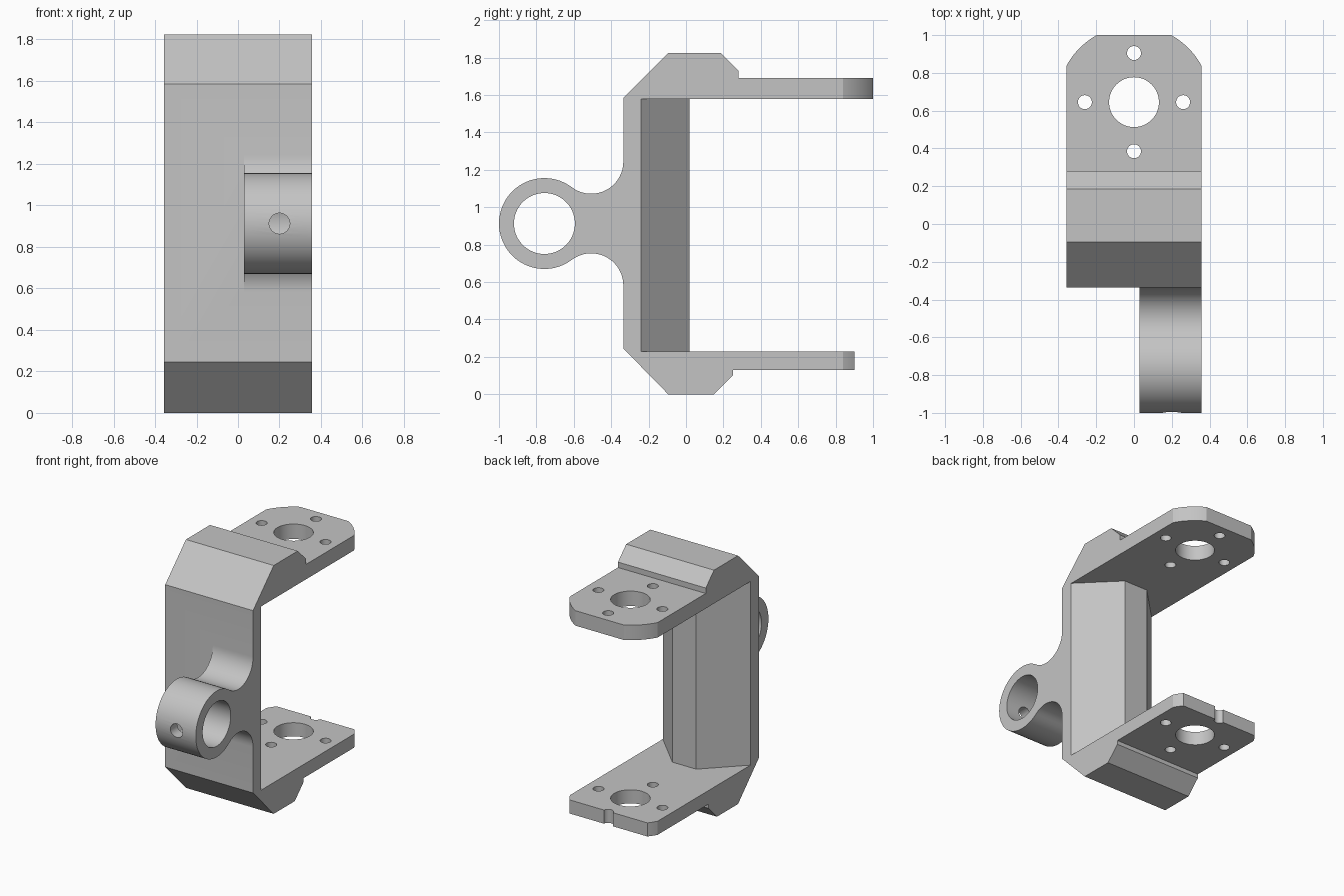
import bpy, bmesh
from math import cos, sin, radians, degrees, atan2, sqrt

cube = bpy.data.objects.get("Cube")
if cube:
    bpy.data.objects.remove(cube, do_unlink=True)

grey = bpy.data.materials.new("plain grey")
grey.use_nodes = True
COLOUR = (0.55, 0.55, 0.55, 1)
grey.diffuse_color = COLOUR
for node in grey.node_tree.nodes:
    if node.type == 'BSDF_PRINCIPLED':
        node.inputs["Base Color"].default_value = COLOUR

W = 0.357          # half width of the bracket
PLATE_Y = 0.645    # centre of the plate bores
WALL_Y = -0.335    # front wall
PLACE = {'x': lambda a, b, t: (t, a, b),
         'y': lambda a, b, t: (a, t, b),
         'z': lambda a, b, t: (a, b, t)}


def arc(cx, cy, r, start, end, n):
    """Points along an arc, both ends included."""
    angles = [radians(start + (end - start) * i / n) for i in range(n + 1)]
    return [(cx + r * cos(a), cy + r * sin(a)) for a in angles]


def prism(name, outline, axis, lo, hi):
    """Closed outline extruded along an axis."""
    bm = bmesh.new()
    rings = [[bm.verts.new(PLACE[axis](a, b, t)) for a, b in outline] for t in (lo, hi)]
    bm.faces.new(rings[0])
    bm.faces.new(rings[1])
    n = len(outline)
    for i in range(n):
        j = (i + 1) % n
        bm.faces.new((rings[0][i], rings[0][j], rings[1][j], rings[1][i]))
    bmesh.ops.recalc_face_normals(bm, faces=bm.faces)
    mesh = bpy.data.meshes.new(name)
    bm.to_mesh(mesh)
    bm.free()
    mesh.materials.append(grey)
    ob = bpy.data.objects.new(name, mesh)
    bpy.context.collection.objects.link(ob)
    return ob


def rod(name, cx, cy, r, axis, lo, hi, n=48):
    return prism(name, arc(cx, cy, r, 0, 360, n)[:-1], axis, lo, hi)


def combine(target, tool, operation):
    """Apply a boolean and discard the tool."""
    tool.hide_render = True
    mod = target.modifiers.new(operation.lower(), 'BOOLEAN')
    mod.operation = operation
    mod.solver = 'EXACT'
    mod.object = tool
    bpy.ops.object.select_all(action='DESELECT')
    bpy.context.view_layer.objects.active = target
    target.select_set(True)
    bpy.ops.object.modifier_apply(modifier=mod.name)
    bpy.data.objects.remove(tool, do_unlink=True)


# C-shaped bracket: chamfered back wall with two plates
side = [(WALL_Y, 0.245), (-0.095, 0), (0.15, 0), (0.25, 0.1), (0.25, 0.13),
        (0.9, 0.13), (0.9, 0.23), (-0.24, 0.23), (-0.24, 1.58), (1, 1.58),
        (1, 1.69), (0.28, 1.69), (0.28, 1.73), (0.185, 1.825),
        (-0.095, 1.825), (WALL_Y, 1.585)]
bracket = prism("bracket", side, 'x', -W, W)

# Rounded plate corners
plan = [(-0.4, -0.6), (0.4, -0.6)] + arc(0, PLATE_Y, 0.406, 10, 170, 72)
combine(bracket, prism("corner_trim", plan, 'z', -0.2, 2), 'INTERSECT')

# Plate bores with four screw holes around each
combine(bracket, rod("bore", 0, PLATE_Y, 0.132, 'z', -0.2, 2), 'DIFFERENCE')
for dx, dy in ((1, 0), (0, 1), (-1, 0), (0, -1)):
    hole = rod("screw_hole", 0.26 * dx, PLATE_Y + 0.26 * dy, 0.037, 'z', -0.2, 2, 32)
    combine(bracket, hole, 'DIFFERENCE')

# Tapered stiffening rib on the inside of the wall
rib = [(-0.31, -0.28), (-W, -0.24), (-0.097, 0.02), (0.097, 0.02), (W, -0.24), (0.31, -0.28)]
combine(bracket, prism("stiffening_rib", rib, 'z', 0.2, 1.61), 'UNION')

# Clamp lug: ring blended into the wall by two tangent fillets
RING_Y, RING_Z, RING_R, FILLET = -0.757, 0.913, 0.243, 0.172
fy = WALL_Y - FILLET
dz = sqrt((RING_R + FILLET) ** 2 - (fy - RING_Y) ** 2)
touch = degrees(atan2(dz, fy - RING_Y))
lug = arc(RING_Y, RING_Z, RING_R, touch, 360 - touch, 44)
lug += arc(fy, RING_Z - dz, FILLET, 180 - touch, 0, 18)[1:]
lug += [(-0.3, RING_Z - dz), (-0.3, RING_Z + dz)]
lug += arc(fy, RING_Z + dz, FILLET, 360, 180 + touch, 18)[:-1]
combine(bracket, prism("clamp_lug", lug, 'x', 0.03, W), 'UNION')

# Lug bore and the small pin hole through its front
combine(bracket, rod("lug_bore", RING_Y, RING_Z, 0.163, 'x', -0.1, 0.5, 64), 'DIFFERENCE')
combine(bracket, rod("pin_hole", 0.2, RING_Z, 0.05, 'y', -1.1, RING_Y, 32), 'DIFFERENCE')

bpy.context.view_layer.objects.active = bracket
bracket.select_set(True)
bpy.ops.object.shade_smooth_by_angle(angle=radians(20))
